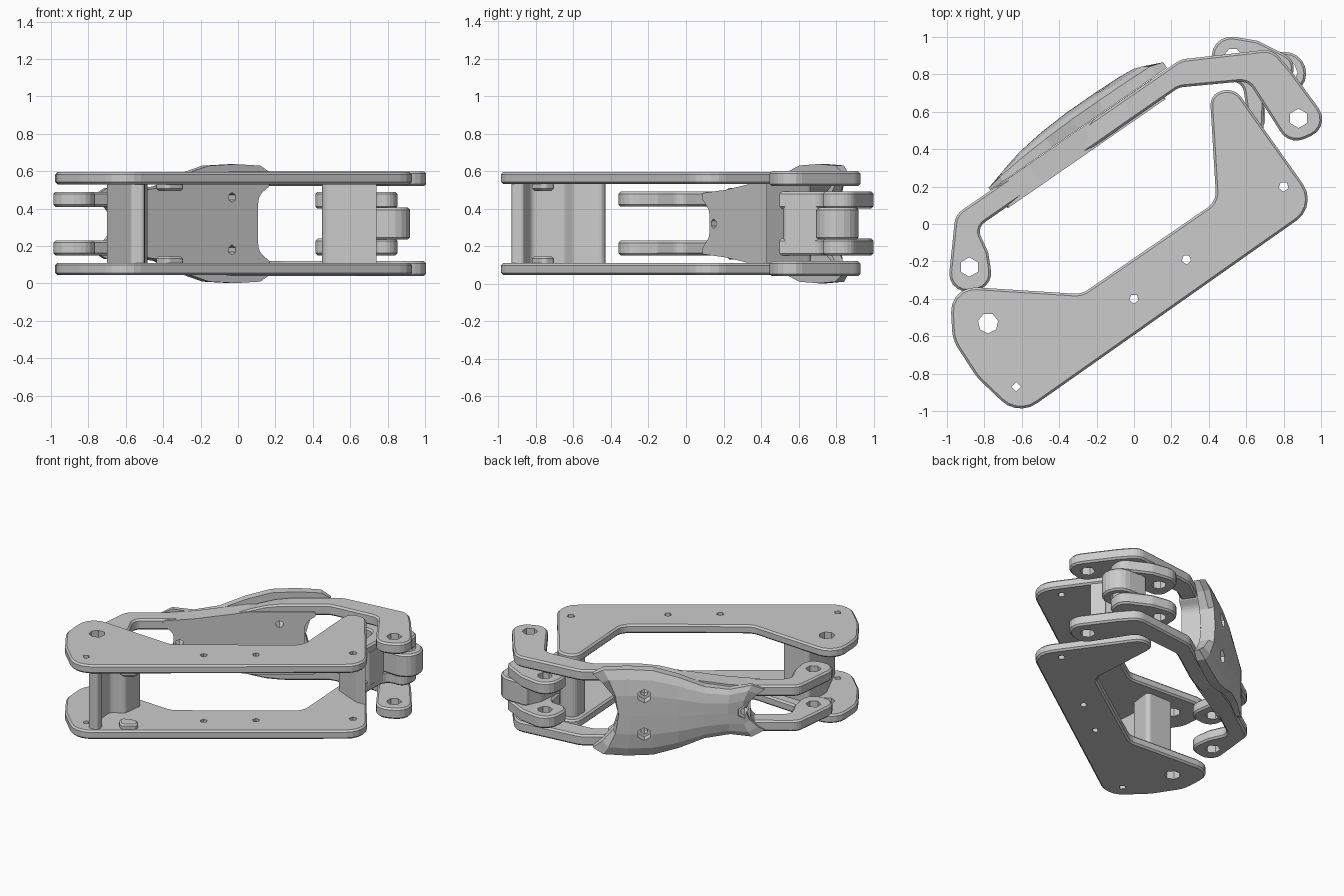
import bpy, bmesh, math
from mathutils import Vector, Matrix

if "Cube" in bpy.data.objects:
    bpy.data.objects.remove(bpy.data.objects["Cube"])

MID = 0.32                       # the model mirrors about this height
ANG = math.radians(34.7)         # slope of the arm and body edge in plan


def finish(name, bm):
    bmesh.ops.recalc_face_normals(bm, faces=bm.faces)
    me = bpy.data.meshes.new(name)
    bm.to_mesh(me)
    bm.free()
    ob = bpy.data.objects.new(name, me)
    bpy.context.collection.objects.link(ob)
    return ob


def apply_mod(ob, mod):
    bpy.context.view_layer.objects.active = ob
    bpy.ops.object.modifier_apply(modifier=mod.name)


def rounded(pts, seg=5):
    """Fillet every (x, y, radius) corner of a closed profile."""
    out, n = [], len(pts)
    for i, (x, y, r) in enumerate(pts):
        p = Vector((x, y))
        a = Vector(pts[i - 1][:2]) - p
        b = Vector(pts[(i + 1) % n][:2]) - p
        half = a.angle(b) / 2
        if r == 0 or half > 1.55:
            out.append(p)
            continue
        d = min(r / math.tan(half), 0.49 * a.length, 0.49 * b.length)
        r = d * math.tan(half)
        c = p + (a.normalized() + b.normalized()).normalized() * (r / math.sin(half))
        s, e = p + a.normalized() * d - c, p + b.normalized() * d - c
        turn = -s.angle_signed(e)
        out += [c + Matrix.Rotation(turn * k / seg, 2) @ s for k in range(seg + 1)]
    return out


def prism(name, pts, z0, z1, bevel=0.012, cuts=(), shift=None):
    """Extrude a filleted profile; optional x cuts let the plate step in z."""
    bm = bmesh.new()
    bm.faces.new([bm.verts.new((p.x, p.y, z0)) for p in rounded(pts)])
    for x in cuts:
        bmesh.ops.bisect_plane(bm, geom=bm.verts[:] + bm.edges[:] + bm.faces[:],
                               plane_co=(x, 0, 0), plane_no=(1, 0, 0))
    ext = bmesh.ops.extrude_face_region(bm, geom=bm.faces[:])["geom"]
    for v in ext:
        if isinstance(v, bmesh.types.BMVert):
            v.co.z = z1
    if shift:
        for v in bm.verts:
            v.co.z += shift(v.co.x)
    ob = finish(name, bm)
    if bevel:
        m = ob.modifiers.new("bevel", "BEVEL")
        m.width, m.segments, m.angle_limit = bevel, 1, math.radians(50)
        apply_mod(ob, m)
    return ob


def drill(ob, centre, r, axis=(0, 0, 1), sides=6, depth=2):
    bm = bmesh.new()
    bmesh.ops.create_cone(bm, cap_ends=True, segments=sides, radius1=r, radius2=r, depth=depth)
    rot = Vector(axis).to_track_quat('Z', 'Y').to_matrix().to_4x4()
    bm.transform(Matrix.Translation(centre) @ rot)
    cutter = finish("cutter", bm)
    cutter.hide_render = True
    m = ob.modifiers.new("hole", "BOOLEAN")
    m.operation, m.solver, m.object = 'DIFFERENCE', 'EXACT', cutter
    apply_mod(ob, m)
    bpy.data.objects.remove(cutter)


def pair(name, pts, z0, z1, holes=(), shift=None, **kw):
    """Lower and upper copies, mirrored about the mid height."""
    for side, s in (("lower", 1), ("upper", -1)):
        f = (lambda x, s=s: s * shift(x)) if shift else None
        a, b = sorted((MID + s * (z0 - MID), MID + s * (z1 - MID)))
        ob = prism(f"{name}_{side}", pts, a, b, shift=f, **kw)
        for x, y, r, n in holes:
            drill(ob, (x, y, MID), r, sides=n)


# body side plates
body = [(-.985, -.33, .19), (-.28, -.375, .12), (.44, .12, .1), (.405, .70, .13),
        (.54, .725, .09), (.985, .1, .14), (-.62, -1.03, .15), (-.84, -.82, .3),
        (-.97, -.62, .2)]
pair("body_plate", body, .045, .11,
     holes=[(-.78, -.53, .055, 7), (.8, .2, .028, 5), (.28, -.19, .026, 5),
            (0, -.4, .026, 5), (-.63, -.87, .026, 4)])

# walls joining the body plates, the front one with a recess
prism("body_front_wall", [(-.57, -.93, .02), (-.5, -.93, .02), (-.5, -.87, .02),
                          (-.58, -.82, .04), (-.59, -.65, .04), (-.5, -.6, .03),
                          (-.48, -.43, .03), (-.7, -.43, .03), (-.7, -.64, .05)],
      .1, .54, bevel=0)
prism("body_end_wall", [(.66, .43, 0), (.74, .43, 0), (.56, .67, .05), (.45, .66, .05),
                        (.45, .52, .05)], .1, .54, bevel=0)
pair("wall_lug", [(-.38, -.83, .03), (-.28, -.76, .03), (-.33, -.70, .03), (-.46, -.74, .03)],
     .09, .145)

# hinge link at the end of the body: fork, bridge and central eye
pair("link_fork", [(.42, 1.02, .11), (.66, .98, .1), (.86, .88, .08), (.84, .72, .08),
                   (.70, .74, .08), (.69, .48, .03), (.62, .48, .03), (.58, .76, .06),
                   (.41, .76, .1)],
     .15, .24, holes=[(.53, .89, .05, 7)])
prism("link_bridge", [(.60, .55, .02), (.70, .50, .03), (.70, .78, .04), (.75, .9, .04),
                      (.68, .93, .04), (.62, .8, .04)], .2, .44, bevel=0)
eye = prism("link_eye", [(.66, .92, .02), (.92, .92, .12), (.92, .69, .12), (.66, .70, .02)],
            .235, .405)
drill(eye, (.81, .81, MID), .065, sides=8)

# swing arm plates, stepping inward towards the hooked end
arm = [(-1.0, -.38, .11), (-.955, .05, .1), (.25, .88, .12), (.74, .935, .1), (.84, .82, .05),
       (1.06, .52, .11), (.83, .42, .1), (.61, .765, .08), (.24, .73, .1),
       (-.84, -.02, .06), (-.78, -.15, .06), (-.75, -.34, .11)]


def step(x):
    t = min(max((x + .48) / .45, 0), 1)
    return .11 * (1 - t * t * (3 - 2 * t))


pair("arm_plate", arm, .04, .12, shift=step, cuts=(-.48, -.39, -.3, -.2, -.12, -.03),
     holes=[(-.88, -.23, .052, 6), (.88, .565, .052, 6)])

# frame of the arm: u along it, n outward, z up
U = Vector((math.cos(ANG), math.sin(ANG), 0))
N = Vector((-math.sin(ANG), math.cos(ANG), 0))
ORIGIN = Vector((-.3, .425, 0))
HOLES = [(-.39, .32), (.28, .18), (.28, .46)]


def place(u, n, z):
    return ORIGIN + U * u + N * n + Vector((0, 0, z))


# web plate flush with the inner arm edge, with a notch in both ends
web = prism("arm_web", [(-.53, .16, .02), (-.43, .25, .06), (-.43, .39, .06), (-.53, .48, .02),
                        (-.28, .5, .1), (.08, .55, .1), (.57, .55, .02), (.45, .47, .08),
                        (.45, .17, .08), (.57, .09, .02), (.08, .09, .1), (-.28, .14, .1)],
            0, .13, bevel=0)
for v in web.data.vertices:
    u, z, n = v.co
    v.co = place(u, n - .067, z)
web.data.flip_normals()

# domed faceted pad on the outside of the arm: (s, half width, thickness)
stations = [(-1, .15, .035), (-.85, .19, .06), (-.6, .165, .085), (-.3, .19, .105),
            (0, .26, .115), (.3, .31, .115), (.6, .318, .112), (.88, .31, .105), (1, .27, .07)]
VS = [-1, -.8, -.45, 0, .45, .8, 1]
bm = bmesh.new()
grids = []
for top in (0, 1):
    rows = []
    for s, w, t in stations:
        row = []
        for v in VS:
            notch = (.30 if s > 0 else .22) * abs(s) ** 3 * (1 - v * v)
            u = .05 + .575 * s * (1 - notch)
            n = .06 + (t * (1 - .4 * v ** 4) if top else .006)
            row.append(bm.verts.new(place(u, n, MID + v * w)))
        rows.append(row)
    grids.append(rows)
    for a, b in zip(rows, rows[1:]):
        for j in range(len(VS) - 1):
            bm.faces.new((a[j], a[j + 1], b[j + 1], b[j]))
lo, hi = [g[0] + [r[-1] for r in g[1:]] + g[-1][-2::-1] + [r[0] for r in g[-2:0:-1]]
          for g in grids]
for i in range(len(lo)):
    bm.faces.new((lo[i - 1], lo[i], hi[i], hi[i - 1]))
pad = finish("grip_pad", bm)

# screw holes through web and pad, with wider recesses in the pad
for u, z in HOLES:
    drill(pad, place(u, .21, z), .048, axis=N, depth=.2)
    drill(web, place(u, 0, z), .026, axis=N, depth=.6)
    drill(pad, place(u, 0, z), .026, axis=N, depth=.6)
